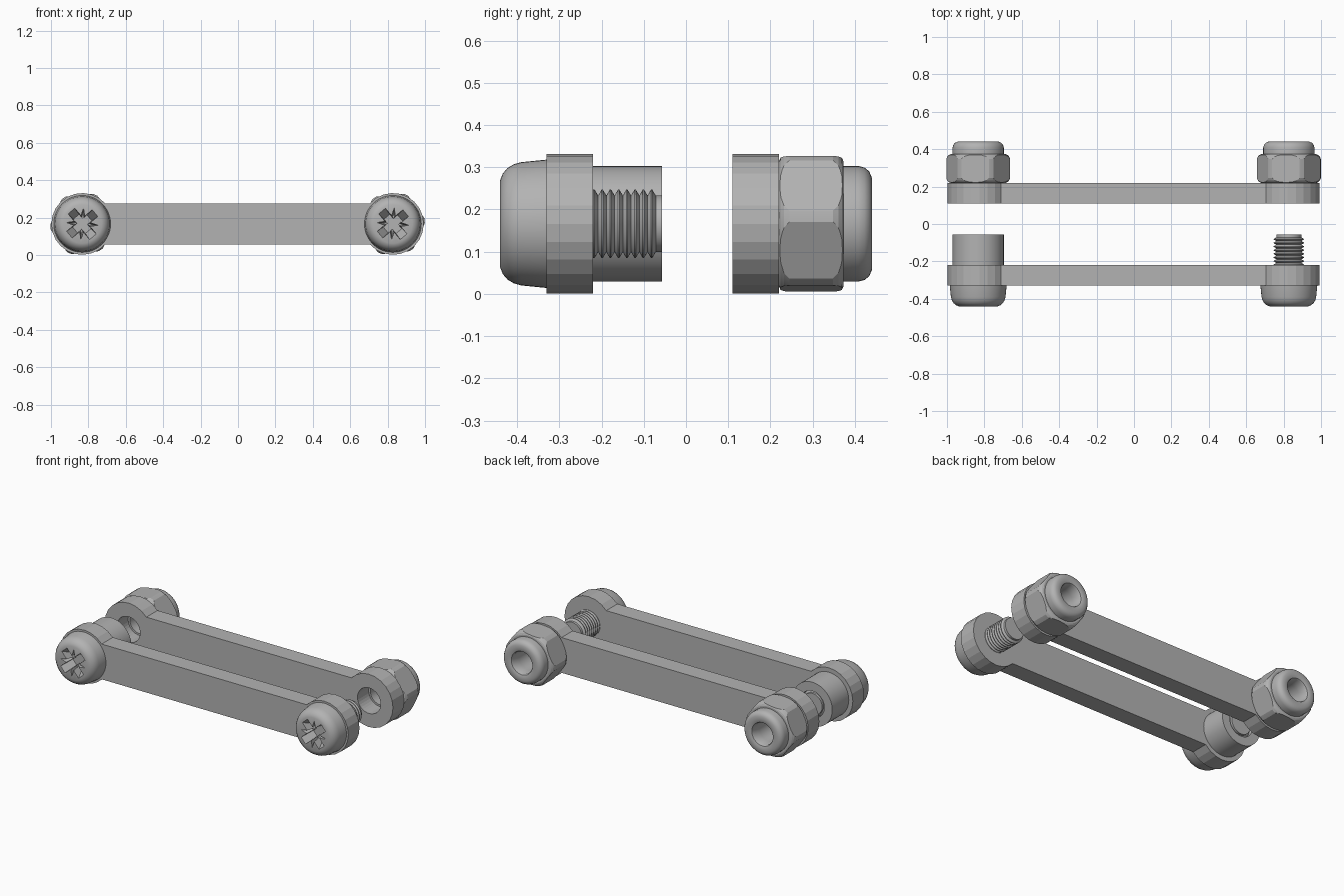
import bpy, bmesh
from math import sin, cos, asin, pi, radians

if "Cube" in bpy.data.objects:
    bpy.data.objects.remove(bpy.data.objects["Cube"])

ZC = 0.166                      # height of the bolt axes
ENDS = {"left": -0.833, "right": 0.828}
STEEL = bpy.data.materials.new("dark_steel")
STEEL.diffuse_color = (0.45, 0.45, 0.45, 1)
STEEL.use_nodes = True
STEEL.node_tree.nodes["Principled BSDF"].inputs["Base Color"].default_value = STEEL.diffuse_color


def shade(ob, angle=35):
    bpy.ops.object.select_all(action='DESELECT')
    ob.select_set(True)
    bpy.context.view_layer.objects.active = ob
    bpy.ops.object.shade_smooth_by_angle(angle=radians(angle))


def finish(name, bm, x=0.0, smooth=True):
    bmesh.ops.recalc_face_normals(bm, faces=bm.faces)
    me = bpy.data.meshes.new(name)
    bm.to_mesh(me)
    bm.free()
    me.materials.append(STEEL)
    ob = bpy.data.objects.new(name, me)
    ob.location = (x, 0, ZC)
    bpy.context.collection.objects.link(ob)
    bpy.context.view_layer.update()
    if smooth:
        shade(ob)
    return ob


def lathe(name, profile, x, closed=False, n=48):
    """Spin (radius, y) points about the y axis; radius 0 makes a pole."""
    bm = bmesh.new()
    rings = []
    for r, y in profile:
        if r == 0:
            rings.append([bm.verts.new((0, y, 0))] * n)
        else:
            rings.append([bm.verts.new((r * cos(2 * pi * i / n), y, r * sin(2 * pi * i / n)))
                          for i in range(n)])
    pairs = list(zip(rings, rings[1:])) + ([(rings[-1], rings[0])] if closed else [])
    for a, b in pairs:
        for i in range(n):
            j = (i + 1) % n
            bm.faces.new(list(dict.fromkeys((a[i], a[j], b[j], b[i]))))
    return finish(name, bm, x)


def loft(name, a, ya, b, yb, x):
    """Closed prism between two (x, z) outlines at different y."""
    bm = bmesh.new()
    va = [bm.verts.new((p[0], ya, p[1])) for p in a]
    vb = [bm.verts.new((p[0], yb, p[1])) for p in b]
    bm.faces.new(va)
    bm.faces.new(vb[::-1])
    for i in range(len(a)):
        j = (i + 1) % len(a)
        bm.faces.new((va[i], vb[i], vb[j], va[j]))
    return finish(name, bm, x, False)


def boolean(ob, cutter, op):
    cutter.hide_render = True
    bpy.ops.object.select_all(action='DESELECT')
    bpy.context.view_layer.objects.active = ob
    ob.select_set(True)
    m = ob.modifiers.new("cut", 'BOOLEAN')
    m.operation, m.object, m.solver = op, cutter, 'EXACT'
    bpy.ops.object.modifier_apply(modifier=m.name)
    bpy.data.objects.remove(cutter)


def turn(pts, a):
    return [(x * cos(a) - z * sin(a), x * sin(a) + z * cos(a)) for x, z in pts]


# Link bars: flat outline with round ends and two bolt holes
def link_bar(name, y):
    xl, xr, r, half, hole = ENDS["left"], ENDS["right"], 0.165, 0.11, 0.08
    a0 = pi - asin(half / r)
    arc = [-a0 + 2 * a0 * i / 18 for i in range(19)]
    outer = [(xr + r * cos(a), r * sin(a)) for a in arc]
    outer += [(xl - r * cos(a), -r * sin(a)) for a in arc]
    loops = [outer] + [[(x + hole * cos(2 * pi * i / 32), hole * sin(2 * pi * i / 32))
                        for i in range(32)] for x in (xl, xr)]
    cu = bpy.data.curves.new(name, 'CURVE')
    cu.dimensions, cu.fill_mode, cu.extrude = '2D', 'BOTH', 0.055
    cu.materials.append(STEEL)
    for pts in loops:
        sp = cu.splines.new('POLY')
        sp.points.add(len(pts) - 1)
        for p, c in zip(sp.points, pts):
            p.co = (c[0], c[1], 0, 1)
        sp.use_cyclic_u = True
    ob = bpy.data.objects.new(name, cu)
    ob.rotation_euler = (pi / 2, 0, 0)
    ob.location = (0, y, ZC)
    bpy.context.collection.objects.link(ob)
    bpy.ops.object.select_all(action='DESELECT')
    ob.select_set(True)
    bpy.context.view_layer.objects.active = ob
    bpy.ops.object.convert(target='MESH')
    bpy.ops.object.shade_flat()


link_bar("front_link_bar", -0.275)
link_bar("back_link_bar", 0.165)


def cross(l, w):
    return [p for k in range(4) for p in turn([(w, -w), (l, -w), (l, w)], k * pi / 2)]


TILT = radians(40)
for side, x in ENDS.items():
    # Bolt head with a tapered cross recess and four small wedges between its arms
    head = lathe(side + "_bolt_head", [(0, -0.33), (0.152, -0.33), (0.146, -0.39), (0.141, -0.408),
                 (0.132, -0.423), (0.119, -0.434), (0.104, -0.44), (0, -0.441)], x)
    boolean(head, loft("cross_cutter", turn(cross(0.1, 0.024), TILT), -0.46,
                       turn(cross(0.05, 0.02), TILT), -0.365, x), 'DIFFERENCE')
    for k in range(4):
        a = TILT + pi / 4 + k * pi / 2
        boolean(head, loft("wedge_cutter",
                           turn([(0.027, -0.016), (0.095, 0), (0.027, 0.016)], a), -0.46,
                           turn([(0.027, -0.009), (0.055, 0), (0.027, 0.009)], a), -0.385, x),
                'DIFFERENCE')
    shade(head, 25)

    # Threaded shaft
    thread = [(0, -0.331), (0.068, -0.331)]
    y = -0.325
    while y < -0.078:
        thread += [(0.081, y + 0.008), (0.081, y + 0.011), (0.067, y + 0.0195)]
        y += 0.0195
    thread += [(0.067, -0.057), (0, -0.057)]
    lathe(side + "_threaded_shaft", thread, x)

    # Lock nut: hexagon trimmed by a rounded, bored barrel
    hexa = [(0.178 * cos(radians(6 + 60 * i)), 0.178 * sin(radians(6 + 60 * i))) for i in range(6)]
    nut = loft(side + "_lock_nut", hexa, 0.21, hexa, 0.385, x)
    barrel = lathe("barrel_cutter", [(0.068, 0.22), (0.148, 0.22), (0.157, 0.224), (0.165, 0.232),
                   (0.171, 0.245), (0.171, 0.348), (0.165, 0.361),
                   (0.157, 0.369), (0.148, 0.373), (0.068, 0.373)], x, True)
    boolean(nut, barrel, 'INTERSECT')
    shade(nut, 18)

    # Rounded collar on the nut
    lathe(side + "_nut_collar", [(0.068, 0.37), (0.137, 0.37), (0.137, 0.408), (0.133, 0.423),
          (0.124, 0.434), (0.11, 0.44), (0.085, 0.44), (0.073, 0.436), (0.068, 0.428)], x, True)

# Spacer sleeve around the left shaft
lathe("spacer_sleeve", [(0.082, -0.22), (0.137, -0.22), (0.137, -0.057), (0.082, -0.057)],
      ENDS["left"], True)
